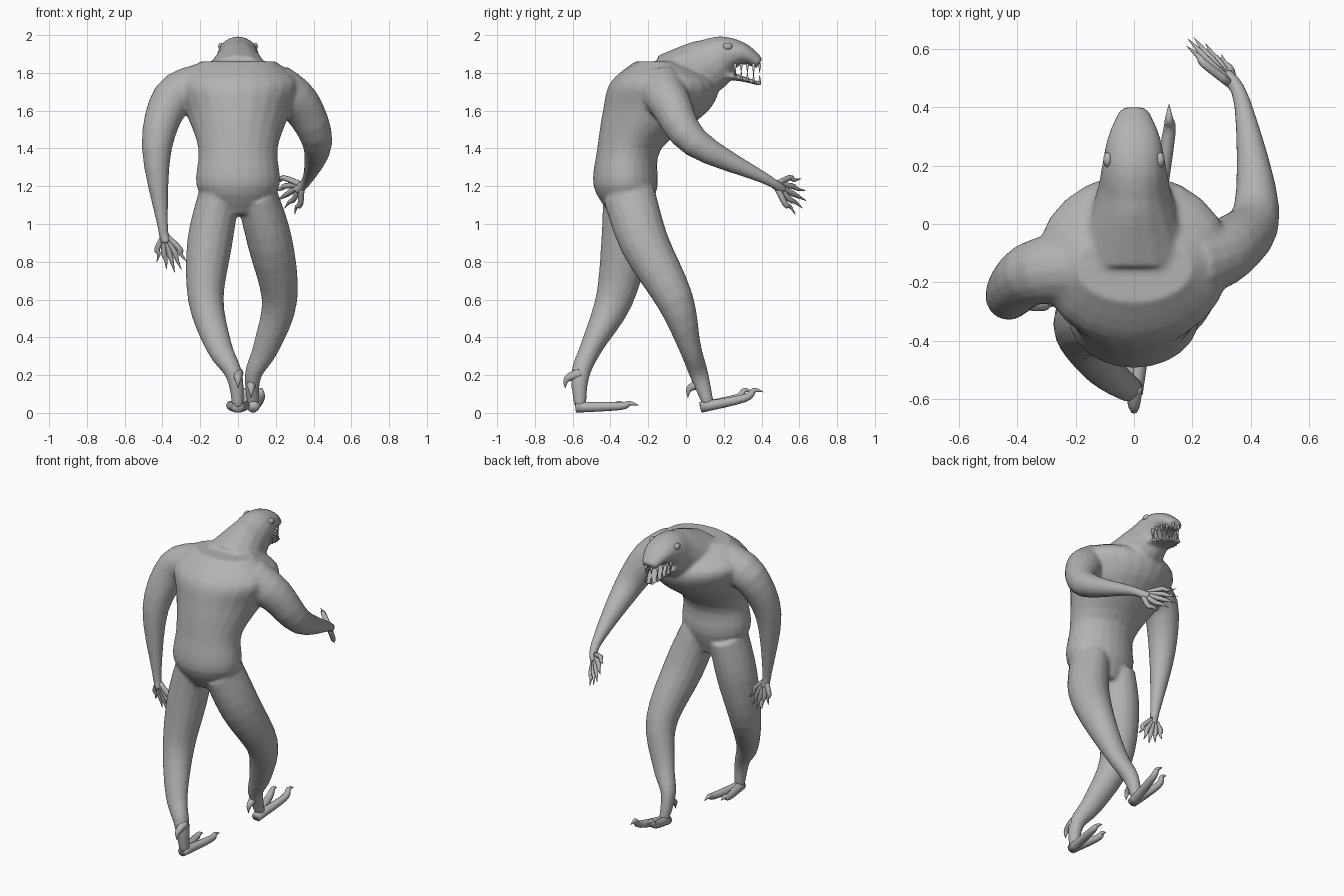
import bpy, bmesh, math
from mathutils import Vector

cube = bpy.data.objects.get("Cube")
if cube:
    bpy.data.objects.remove(cube)

GREY = 0.45
UP = Vector((0, 0, 1))
ACROSS = Vector((1, 0, 0))

skin = bpy.data.materials.new("plain grey")
skin.use_nodes = True
skin.diffuse_color = (GREY, GREY, GREY, 1)
shader = skin.node_tree.nodes["Principled BSDF"]
shader.inputs["Base Color"].default_value = skin.diffuse_color


def spline(before, start, end, after, t):
    """Smooth curve between start and end, for numbers or vectors."""
    slope_in = (end - before) / 2
    slope_out = (after - start) / 2
    ease = t * t * (3 - 2 * t)
    pull_in = t * (1 - t) ** 2
    pull_out = t * t * (t - 1)
    return start * (1 - ease) + end * ease + slope_in * pull_in + slope_out * pull_out


def smoothed(keys, steps):
    """Fill in extra stations between a few keys."""
    result = []
    last = len(keys) - 1
    for i in range(last):
        around = keys[max(i - 1, 0)], keys[i], keys[i + 1], keys[min(i + 2, last)]
        for step in range(steps):
            result.append(spline(*around, step / steps))
    return result + [keys[-1]]


def tube(bm, centres, widths, depths=None, axis=None, sides=16, steps=4):
    """Closed smooth tube; the rings follow the path or a fixed axis."""
    centres = smoothed([Vector(c) for c in centres], steps)
    depths = smoothed(depths or widths, steps)
    widths = smoothed(widths, steps)
    last = len(centres) - 1
    rings = []
    for i, (centre, width, depth) in enumerate(zip(centres, widths, depths)):
        along = axis or (centres[min(i + 1, last)] - centres[max(i - 1, 0)]).normalized()
        side = (ACROSS - along * ACROSS.dot(along)).normalized()
        other = along.cross(side)
        ring = []
        for k in range(sides):
            angle = math.tau * k / sides
            offset = side * width * math.cos(angle) + other * depth * math.sin(angle)
            ring.append(bm.verts.new(centre + offset))
        rings.append(ring)
    for ring, following in zip(rings, rings[1:]):
        for k in range(sides):
            n = (k + 1) % sides
            bm.faces.new((ring[k], ring[n], following[n], following[k]))
    bm.faces.new(rings[0][::-1])
    bm.faces.new(rings[-1])


def make(name, bm):
    bmesh.ops.recalc_face_normals(bm, faces=bm.faces)
    mesh = bpy.data.meshes.new(name)
    bm.to_mesh(mesh)
    bm.free()
    mesh.materials.append(skin)
    mesh.shade_smooth()
    part = bpy.data.objects.new(name, mesh)
    bpy.context.collection.objects.link(part)
    return part


body = bmesh.new()

# Hunched torso: crotch, hips, waist, ribs, shoulders, nape
tube(body,
     [(0, -.3, 1.05), (0, -.32, 1.2), (0, -.3, 1.4), (0, -.16, 1.6), (0, -.12, 1.75), (0, -.15, 1.86)],
     widths=[.12, .22, .21, .28, .33, .2], depths=[.1, .17, .17, .28, .28, .12],
     axis=UP, sides=24)

# Thick neck, skull and snout
tube(body,
     [(0, -.1, 1.75), (0, .1, 1.83), (0, .2, 1.89), (0, .3, 1.9), (0, .39, 1.85)],
     widths=[.2, .13, .11, .09, .05], depths=[.15, .15, .11, .06, .03])

# Lower jaw
tube(body, [(0, .1, 1.8), (0, .25, 1.78), (0, .4, 1.74)],
     widths=[.1, .08, .04], depths=[.06, .02, .01])

# Arms: collar, shoulder, elbow, wrist, palm
hanging_arm = [(-.2, -.15, 1.72), (-.35, -.17, 1.66), (-.43, -.25, 1.4), (-.4, -.28, 1), (-.38, -.28, .9)]
reaching_arm = [(.2, -.13, 1.72), (.33, -.08, 1.63), (.42, .05, 1.43), (.37, .42, 1.24), (.31, .51, 1.18)]
for arm in (hanging_arm, reaching_arm):
    tube(body, arm, widths=[.13, .11, .08, .03, .03])

# Striding legs: hip, thigh, knee, shin, ankle, heel
rear_leg = [(-.1, -.3, 1.15), (-.15, -.32, .9), (-.17, -.38, .6), (-.1, -.5, .35), (-.02, -.56, .2), (0, -.56, .03)]
forward_leg = [(.1, -.3, 1.15), (.17, -.22, .9), (.22, -.06, .6), (.15, .02, .35), (.08, .07, .2), (.08, .12, .04)]
for leg in (rear_leg, forward_leg):
    tube(body, leg, widths=[.11, .12, .095, .07, .045, .03], depths=[.14, .13, .1, .06, .05, .03])

# Fuse the limbs into one smooth skin
skin_part = make("body", body)
fuse = skin_part.modifiers.new("fuse", 'REMESH')
fuse.mode = 'VOXEL'
fuse.voxel_size = .011
fuse.use_smooth_shade = True
soften = skin_part.modifiers.new("soften", 'SMOOTH')
soften.iterations = 6


def hand(name, palm, first_tip, last_tip, fingers=5):
    """Fan of clawed fingers, the middle ones longest."""
    palm, first_tip, last_tip = Vector(palm), Vector(first_tip), Vector(last_tip)
    forward = (first_tip.lerp(last_tip, .5) - palm).normalized()
    bm = bmesh.new()
    for i in range(fingers):
        f = i / (fingers - 1)
        tip = first_tip.lerp(last_tip, f) + forward * .06 * math.sin(math.pi * f)
        root = palm.lerp(tip, .1)
        knuckle = root.lerp(tip, .5) + (first_tip - last_tip) * (.5 - f) * .2
        tube(bm, [root, knuckle, root.lerp(tip, .7), tip],
             widths=[.016, .015, .01, .001], sides=8, steps=3)
    make(name, bm)


hand("right_fingers", (-.39, -.28, .95), (-.43, -.25, .8), (-.27, -.28, .8))
hand("left_fingers", (.34, .47, 1.21), (.18, .61, 1.24), (.3, .58, 1.05))


def foot(name, heel, rise, spur_tip):
    """Two long toes with raised claws, and a hooked spur behind the ankle."""
    heel, spur_tip = Vector(heel), Vector(spur_tip)
    bm = bmesh.new()
    for spread, length in ((-.04, .27), (.04, .33)):
        ball = heel + Vector((spread, length * .7, rise * .6))
        nail = heel + Vector((spread, length * .85, rise + .01))
        point = heel + Vector((spread, length, rise))
        tube(bm, [heel, ball, nail, point], widths=[.03, .022, .014, .001], sides=10)
    ankle = spur_tip + Vector((0, .08, .08))
    bend = spur_tip + Vector((0, .01, .05))
    tube(bm, [ankle, bend, spur_tip], widths=[.03, .018, .001], sides=8)
    make(name, bm)


foot("rear_foot", (0, -.58, .03), .01, (0, -.64, .13))
foot("forward_foot", (.08, .08, .03), .08, (.07, .01, .08))

# Eyes on the sides of the skull
for side, name in ((1, "left_eye"), (-1, "right_eye")):
    bm = bmesh.new()
    bmesh.ops.create_uvsphere(bm, u_segments=14, v_segments=8, radius=.026)
    bmesh.ops.scale(bm, vec=(.6, 1, .75), verts=bm.verts)
    bmesh.ops.translate(bm, vec=(side * .09, .22, 1.94), verts=bm.verts)
    make(name, bm)


def tooth(bm, root, height):
    root = Vector(root)
    tube(bm, [root, root + UP * height], widths=[.01, .001], sides=6, steps=2)


# Teeth curve round both jaws, with longer fangs above
teeth = bmesh.new()
per_side = 5
for side in (1, -1):
    for i in range(per_side):
        f = i / (per_side - 1)
        x = side * (.07 - .05 * f * f)
        y = .26 + .13 * f
        tooth(teeth, (x, y, 1.85), -.07 if i % 3 == 0 else -.05)
        tooth(teeth, (x * .9, y, 1.77 - .03 * f), .05)
make("teeth", teeth)
